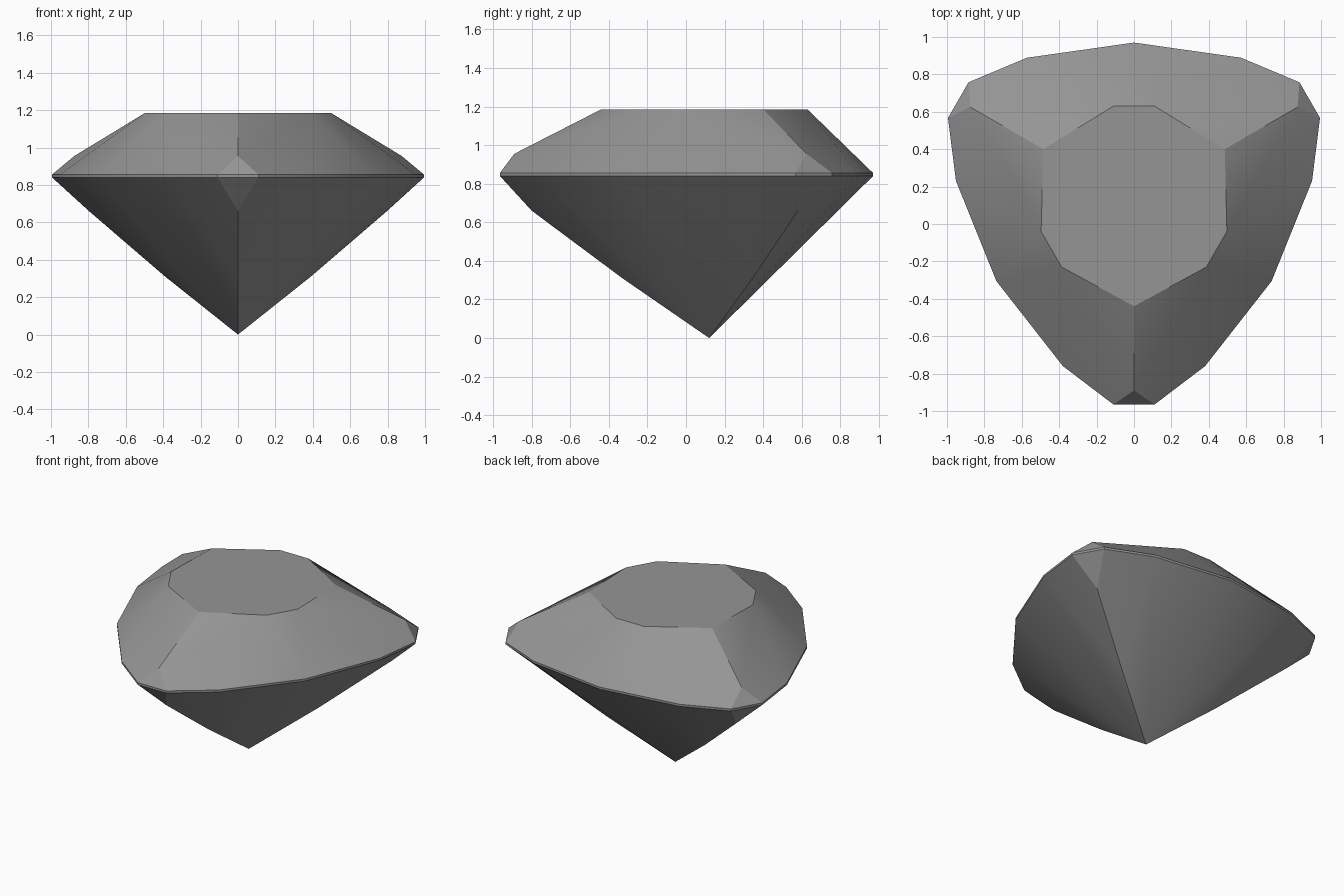
import bpy, bmesh, math
from mathutils import Matrix, Vector

if "Cube" in bpy.data.objects:
    bpy.data.objects.remove(bpy.data.objects["Cube"])

# One third of the stone: (sideways, outward, height) about the culet axis
GIRDLE_LOW, GIRDLE_TOP, TABLE = 0.84, 0.855, 1.185
corner = [(0, 0.56, TABLE),            # table tip
          (0, 1.01, 0.955),            # crown corner
          (0, 0.92, 0.66),             # upper pavilion ridge
          (0, 0.45, 0.31)]             # lower pavilion ridge
side = [(0.11, -0.51, TABLE)]          # blunt table edge, opposite the corner
for height in (GIRDLE_LOW, GIRDLE_TOP):
    corner += [(0.11, 1.085, height), (0.38, 0.88, height)]
    side.append((0, -0.85, height))

# Mirror each third and turn it round the axis
bm = bmesh.new()
bm.verts.new((0, 0.12, 0))
for turn in range(3):
    spin = Matrix.Rotation(math.radians(120 * turn), 3, "Z")
    for x, out, z in corner + side:
        for sx in {x, -x}:
            bm.verts.new(spin @ Vector((sx, -out, z)) + Vector((0, 0.12, 0)))

# Wrap the points in flat facets
hull = bmesh.ops.convex_hull(bm, input=bm.verts[:])
bmesh.ops.delete(bm, geom=[v for v in bm.verts if not v.link_faces], context="VERTS")
bmesh.ops.dissolve_limit(bm, angle_limit=math.radians(0.5), verts=bm.verts[:], edges=bm.edges[:])
bmesh.ops.recalc_face_normals(bm, faces=bm.faces[:])

mesh = bpy.data.meshes.new("faceted_gem")
bm.to_mesh(mesh)
bm.free()
gem = bpy.data.objects.new("faceted_gem", mesh)
bpy.context.collection.objects.link(gem)

# Plain grey stone
grey = bpy.data.materials.new("stone_grey")
grey.use_nodes = True
colour = (0.3, 0.3, 0.3, 1)
grey.diffuse_color = colour
grey.node_tree.nodes["Principled BSDF"].inputs["Base Color"].default_value = colour
mesh.materials.append(grey)

# Soften only the shallow facet edges
bpy.ops.object.select_all(action="DESELECT")
gem.select_set(True)
bpy.context.view_layer.objects.active = gem
bpy.ops.object.shade_smooth_by_angle(angle=math.radians(20))
